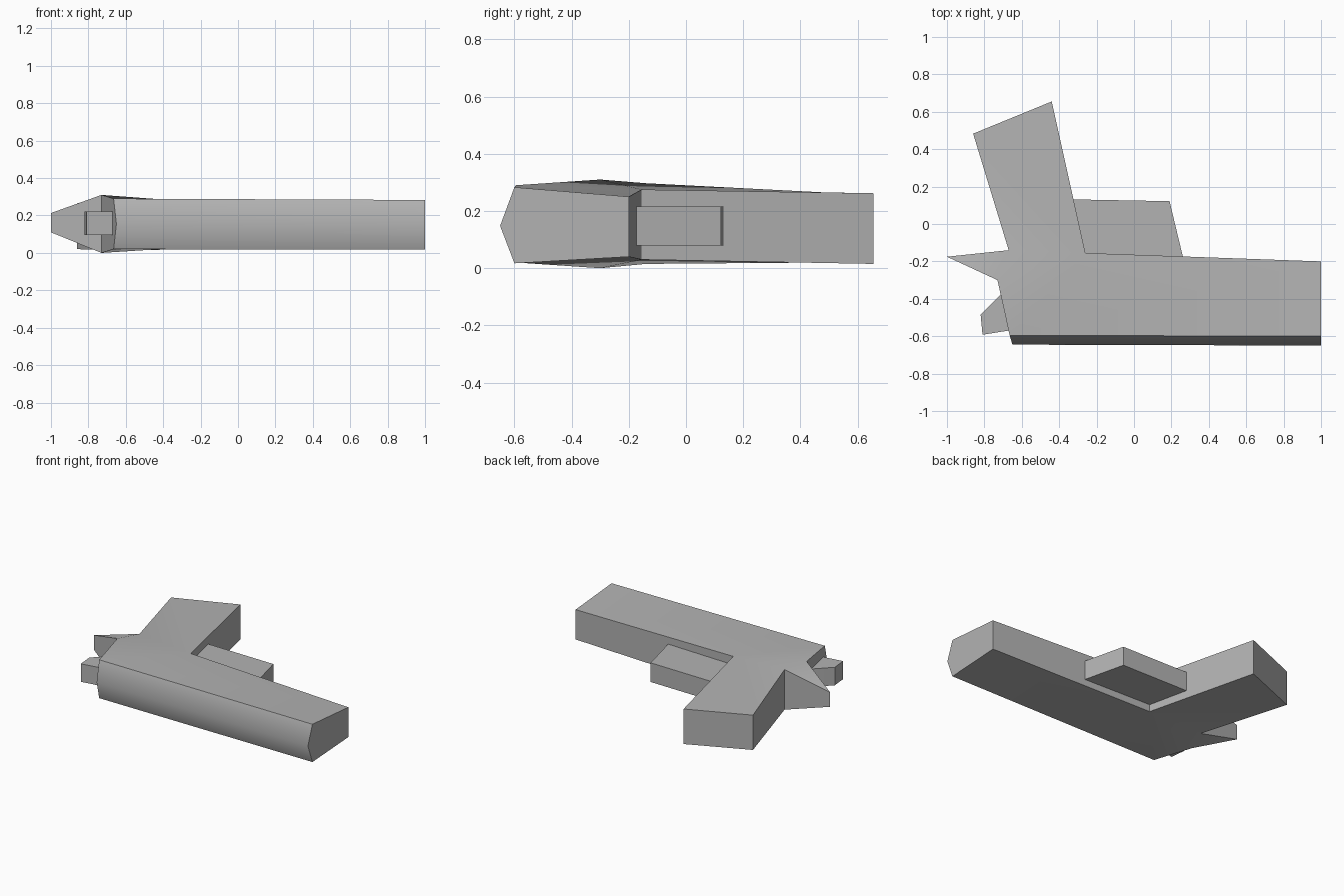
import bpy

cube = bpy.data.objects.get("Cube")
if cube:
    bpy.data.objects.remove(cube, do_unlink=True)

grey = bpy.data.materials.new("plain grey")
grey.use_nodes = True
grey.diffuse_color = (0.45, 0.45, 0.45, 1)
grey.node_tree.nodes["Principled BSDF"].inputs["Base Color"].default_value = grey.diffuse_color


def build(name, verts, faces):
    mesh = bpy.data.meshes.new(name)
    mesh.from_pydata(verts, [], faces)
    mesh.materials.append(grey)
    obj = bpy.data.objects.new(name, mesh)
    bpy.context.collection.objects.link(obj)
    bpy.ops.object.select_all(action="DESELECT")
    obj.select_set(True)
    bpy.context.view_layer.objects.active = obj
    bpy.ops.object.mode_set(mode="EDIT")
    bpy.ops.mesh.select_all(action="SELECT")
    bpy.ops.mesh.normals_make_consistent(inside=False)
    bpy.ops.object.mode_set(mode="OBJECT")
    bpy.ops.object.shade_smooth_by_angle(angle=0.87)
    return obj


def slab(name, outline, low, high):
    n = len(outline)
    verts = [(x, y, z) for z in (low, high) for x, y in outline]
    sides = [(i, (i + 1) % n, n + (i + 1) % n, n + i) for i in range(n)]
    build(name, verts, [tuple(range(n)), tuple(range(n, 2 * n))] + sides)


# Body: outline points with their lower and upper heights
profile = [
    (-0.665, -0.595, 0.02, 0.29),   # back of the ridge strip
    (1.0, -0.60, 0.017, 0.283),     # muzzle, ridge side
    (1.0, -0.20, 0.04, 0.25),       # muzzle, inner side
    (-0.26, -0.155, 0.03, 0.275),   # inner corner
    (-0.44, 0.655, 0.015, 0.262),   # grip end
    (-0.86, 0.483, 0.02, 0.265),    # grip end, back
    (-0.67, -0.14, 0.015, 0.297),   # behind the grip
    (-1.0, -0.175, 0.11, 0.213),    # tail tip
    (-0.73, -0.30, 0.0, 0.31),      # below the tail
]
n = len(profile)
verts = [(x, y, lo) for x, y, lo, hi in profile] + [(x, y, hi) for x, y, lo, hi in profile]
verts += [(-0.65, -0.645, 0.155), (1.0, -0.65, 0.148)]
back, front = 2 * n, 2 * n + 1

# The same panels cover the lower and upper surfaces
panels = [(0, 1, 2, 3), (0, 3, 8), (8, 3, 6), (3, 4, 5, 6), (8, 6, 7)]
faces = panels + [tuple(i + n for i in p) for p in panels]
faces += [(i, i + 1, i + 1 + n, i + n) for i in range(2, 8)]
# Ridge strip with the pentagon ends
faces += [(0, 1, front, back), (n, n + 1, front, back)]
faces += [(1, 2, 2 + n, 1 + n, front), (8, 0, back, n, 8 + n)]
build("body", verts, faces)

# Trigger guard block and hammer
slab("trigger_guard", [(-0.36, 0.132), (0.19, 0.122), (0.265, -0.19), (-0.30, -0.19)], 0.08, 0.215)
slab("hammer", [(-0.82, -0.485), (-0.81, -0.592), (-0.64, -0.565), (-0.68, -0.35), (-0.71, -0.375)],
     0.095, 0.222)
